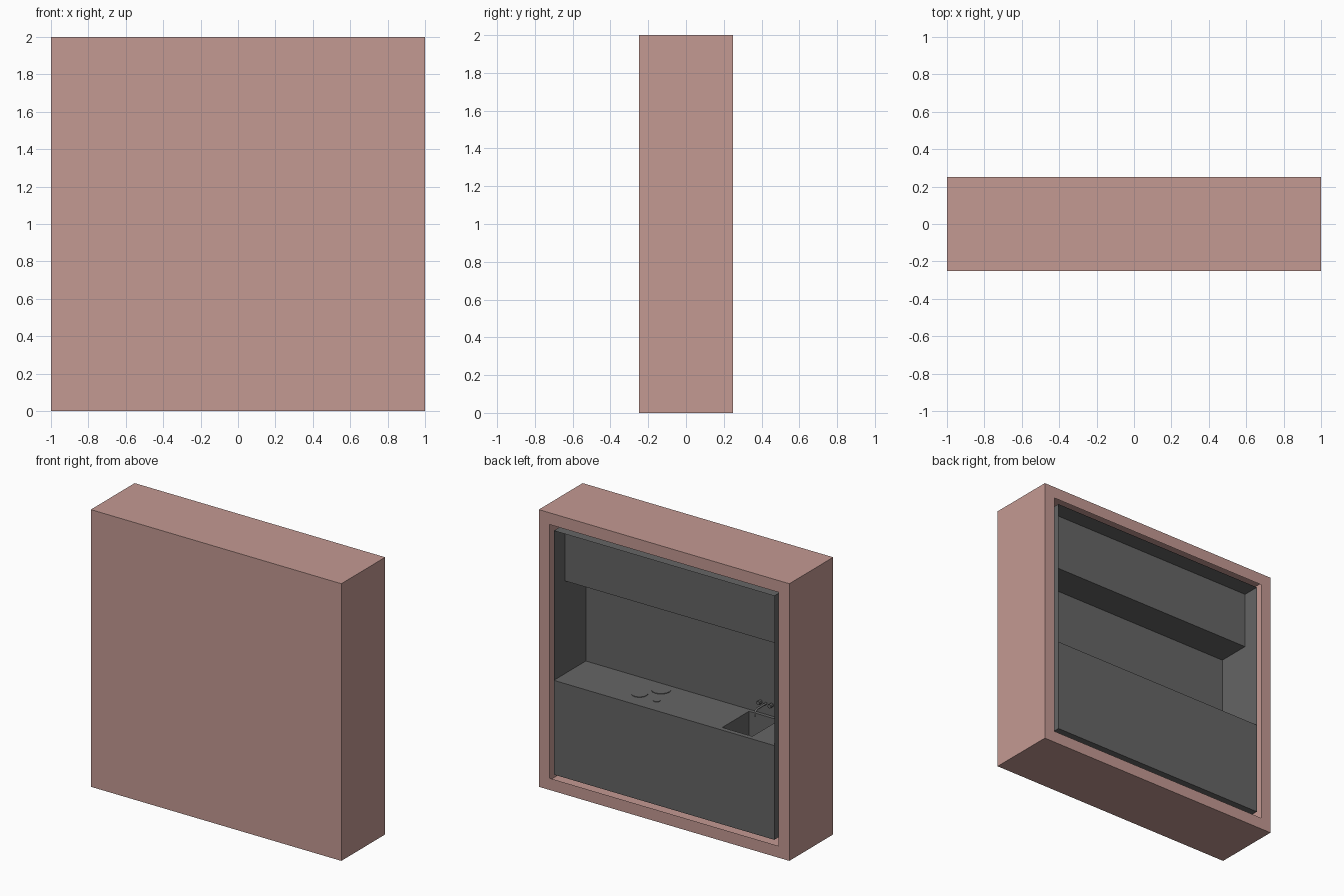
import bpy, bmesh
from mathutils import Vector

if "Cube" in bpy.data.objects:
    bpy.data.objects.remove(bpy.data.objects["Cube"])


def material(name, color):
    m = bpy.data.materials.new(name)
    m.diffuse_color = (*color, 1)
    m.use_nodes = True
    m.node_tree.nodes["Principled BSDF"].inputs["Base Color"].default_value = m.diffuse_color
    return m


ROSE = material("rose", (0.55, 0.32, 0.29))
DARK = material("dark_grey", (0.13, 0.13, 0.13))


def open_box(name, lo, hi, mat, edit=None):
    """Box between two corners; edit may alter its bmesh, given the +y face."""
    bm = bmesh.new()
    bmesh.ops.create_cube(bm, size=1)
    lo, hi = Vector(lo), Vector(hi)
    for v in bm.verts:
        v.co = Vector([(a + b) / 2 + c * (b - a) for a, b, c in zip(lo, hi, v.co)])
    if edit:
        bm.normal_update()
        edit(bm, max(bm.faces, key=lambda f: f.normal.y))
    mesh = bpy.data.meshes.new(name)
    bm.to_mesh(mesh)
    bm.free()
    mesh.materials.append(mat)
    ob = bpy.data.objects.new(name, mesh)
    bpy.context.collection.objects.link(ob)
    return ob


def disc(name, x, y, z, r, h, mat, sides=12, rot=(0, 0, 0)):
    bpy.ops.mesh.primitive_cylinder_add(vertices=sides, radius=r, depth=h,
                                        location=(x, y, z), rotation=rot)
    ob = bpy.context.object
    ob.name = name
    ob.data.materials.append(mat)
    return ob


def cut_opening(bm, face):
    bmesh.ops.inset_region(bm, faces=[face], thickness=0.12)
    bmesh.ops.delete(bm, geom=[face], context='FACES')


def turn_inward(bm, face):
    bmesh.ops.delete(bm, geom=[face], context='FACES')
    bmesh.ops.reverse_faces(bm, faces=bm.faces[:])


# Outer housing with its opening on +y, and the niche lining
open_box("housing", (-1, -0.25, 0), (1, 0.25, 2), ROSE, cut_opening)
open_box("niche_lining", (-0.88, -0.115, 0.12), (0.88, 0.25, 1.88), DARK, turn_inward)

# Base cabinet with the sink basin cut out, and the upper cabinet
base = open_box("base_cabinet", (-0.88, -0.115, 0.12), (0.88, 0.25, 0.8), DARK)
cutter = open_box("sink_cutter", (-0.68, -0.09, 0.6), (-0.44, 0.215, 0.9), DARK)
cutter.hide_render = True
cutter.hide_set(True)
cut = base.modifiers.new("sink", 'BOOLEAN')
cut.operation = 'DIFFERENCE'
cut.solver = 'EXACT'
cut.object = cutter
open_box("upper_cabinet", (-0.88, -0.115, 1.47), (0.88, 0.125, 1.88), DARK)

# Low hob rings
for i, (x, y, r) in enumerate([(0.30, 0.10, 0.055), (0.22, -0.03, 0.065), (0.15, 0.12, 0.025)]):
    disc(f"hob_ring_{i + 1}", x, y, 0.801, r, 0.006, DARK, 16)

# Wall-mounted tap: spout pipe and two handles
FX, FZ = -0.56, 0.88
curve = bpy.data.curves.new("tap_spout", 'CURVE')
curve.dimensions = '3D'
curve.bevel_depth = 0.008
curve.bevel_resolution = 1
curve.use_fill_caps = True
path = curve.splines.new('POLY')
points = [(-0.115, 0), (-0.01, 0), (0.01, -0.01), (0.015, -0.045)]
path.points.add(len(points) - 1)
for p, (y, dz) in zip(path.points, points):
    p.co = (FX, y, FZ + dz, 1)
curve.materials.append(DARK)
bpy.context.collection.objects.link(bpy.data.objects.new("tap_spout", curve))
for side in (-1, 1):
    disc("tap_handle", FX + side * 0.045, -0.1, FZ, 0.014, 0.03, DARK, 8, (1.5708, 0, 0))
